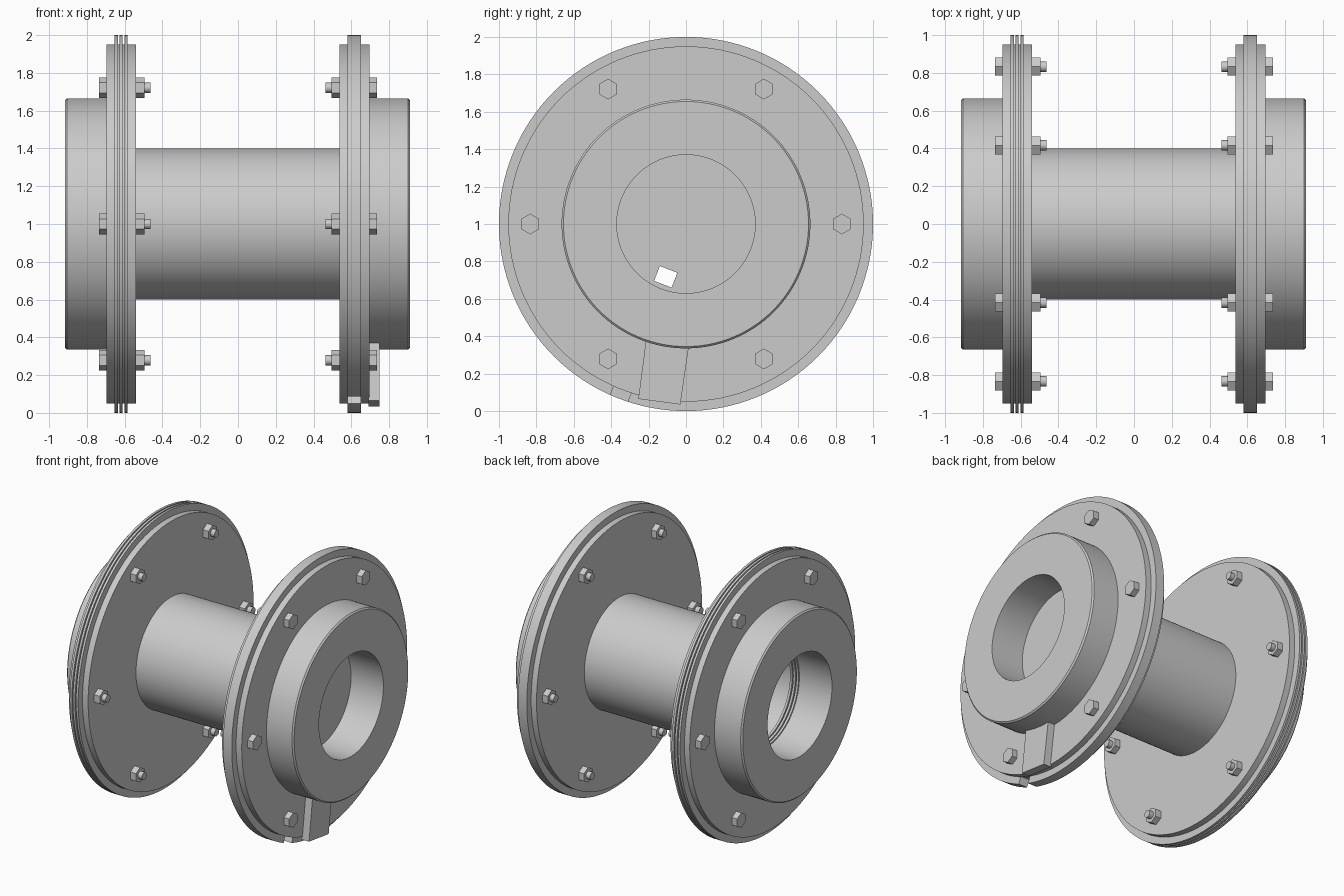
import bpy, bmesh, math

if "Cube" in bpy.data.objects:
    bpy.data.objects.remove(bpy.data.objects["Cube"])

SEG = 128
steel = bpy.data.materials.new("steel grey")
steel.diffuse_color = (0.6, 0.6, 0.6, 1)
steel.use_nodes = True
steel.node_tree.nodes["Principled BSDF"].inputs["Base Color"].default_value = steel.diffuse_color


def finish(name, bm, smooth=True):
    bmesh.ops.recalc_face_normals(bm, faces=bm.faces)
    me = bpy.data.meshes.new(name)
    bm.to_mesh(me)
    bm.free()
    me.materials.append(steel)
    ob = bpy.data.objects.new(name, me)
    bpy.context.collection.objects.link(ob)
    bpy.ops.object.select_all(action='DESELECT')
    ob.select_set(True)
    bpy.context.view_layer.objects.active = ob
    if smooth:
        bpy.ops.object.shade_smooth_by_angle(angle=math.radians(30))
    return ob


def lathe(name, profile):
    """Revolve a closed (x, radius) profile about the pipe axis at z = 1."""
    bm = bmesh.new()
    rings = []
    for x, r in profile:
        rings.append([bm.verts.new((x, r * math.cos(2 * math.pi * i / SEG),
                                    1 + r * math.sin(2 * math.pi * i / SEG)))
                      for i in range(SEG)])
    for k, a in enumerate(rings):
        b = rings[(k + 1) % len(rings)]
        for i in range(SEG):
            j = (i + 1) % SEG
            bm.faces.new((a[i], a[j], b[j], b[i]))
    return finish(name, bm)


def add_prism(bm, pts, x0, x1):
    """Extrude a (y, z) outline along x."""
    a = [bm.verts.new((x0, y, z)) for y, z in pts]
    b = [bm.verts.new((x1, y, z)) for y, z in pts]
    bm.faces.new(a)
    bm.faces.new(b)
    for i in range(len(a)):
        j = (i + 1) % len(a)
        bm.faces.new((a[i], a[j], b[j], b[i]))


def polygon(y, z, r, n):
    return [(y + r * math.sin(2 * math.pi * i / n),
             z + r * math.cos(2 * math.pi * i / n)) for i in range(n)]


def radial_box(angle, r0, r1, width):
    """Rectangle lying along a radius, angle measured from straight down."""
    s, c = math.sin(angle), math.cos(angle)
    return [(-s * r + c * w, 1 - c * r - s * w)
            for r, w in ((r0, -width / 2), (r0, width / 2),
                         (r1, width / 2), (r1, -width / 2))]


# Central pipe with a flange at each end
lathe("flanged_pipe", [
    (-0.585, 0.37), (-0.585, 0.95), (-0.54, 0.95), (-0.54, 0.4),
    (0.537, 0.4), (0.537, 0.95), (0.58, 0.95), (0.58, 0.37)])

# Outer flanges with thick chamfered hubs
for side, s, end in (("left", -1, 0.915), ("right", 1, 0.91)):
    lathe(side + "_hub_flange", [
        (s * 0.65, 0.37), (s * 0.65, 0.95), (s * 0.695, 0.95),
        (s * 0.695, 0.665), (s * (end - 0.01), 0.665),
        (s * end, 0.655), (s * end, 0.37)])

# Left stack of thin ring plates separated by gaskets
for i in range(3):
    x = -0.653 + i * 0.0255
    lathe("ring_plate_%d" % (i + 1), [
        (x, 0.36), (x, 1.0), (x + 0.017, 1.0), (x + 0.017, 0.36)])
    if i < 2:
        lathe("gasket_%d" % (i + 1), [
            (x + 0.017, 0.39), (x + 0.017, 0.95),
            (x + 0.0255, 0.95), (x + 0.0255, 0.39)])

# Right blind plate with a rim notch and a small square port
bm = bmesh.new()
add_prism(bm, polygon(0, 1, 1.0, SEG), 0.58, 0.65)
plate = finish("blind_plate", bm, False)
ANG = math.radians(21)
bm = bmesh.new()
add_prism(bm, radial_box(ANG, 0.26, 0.345, 0.1), 0.5, 0.75)
add_prism(bm, radial_box(ANG, 0.945, 1.1, 0.1), 0.5, 0.75)
cutter = finish("plate_cutter", bm, False)
cutter.hide_render = True
bpy.context.view_layer.objects.active = plate
cutter.select_set(False)
plate.select_set(True)
mod = plate.modifiers.new("cut", 'BOOLEAN')
mod.object = cutter
mod.operation = 'DIFFERENCE'
mod.solver = 'EXACT'
bpy.ops.object.modifier_apply(modifier=mod.name)
bpy.data.objects.remove(cutter)
bpy.ops.object.shade_smooth_by_angle(angle=math.radians(30))

# Stop block on the right flange, under the hub
bm = bmesh.new()
add_prism(bm, [(-0.215, 0.37), (-0.255, 0.065), (-0.03, 0.035), (0.015, 0.345)],
          0.69, 0.75)
finish("stop_block", bm, False)

# Six bolts per side: hex head outside, hex nut and shank end inside
for side, s in (("left", -1), ("right", 1)):
    for k in range(6):
        t = k * math.pi / 3
        y, z = 0.833 * math.cos(t), 1 + 0.833 * math.sin(t)
        bm = bmesh.new()
        add_prism(bm, polygon(y, z, 0.055, 6), s * 0.695, s * 0.737)
        add_prism(bm, polygon(y, z, 0.055, 6), s * 0.54, s * 0.495)
        add_prism(bm, polygon(y, z, 0.027, 20), s * 0.495, s * 0.462)
        finish("%s_bolt_%d" % (side, k + 1), bm)
